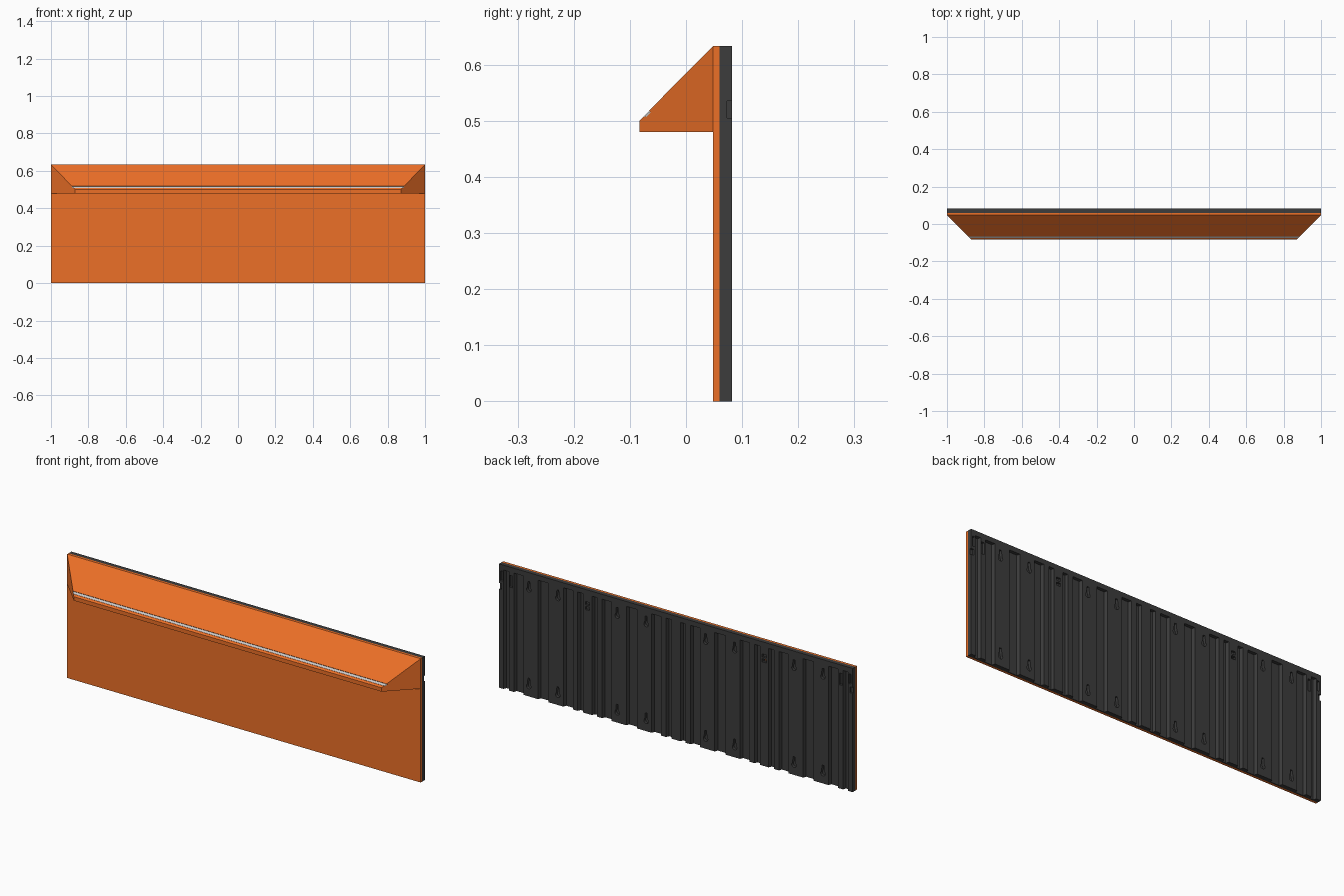
import bpy, bmesh, math

if "Cube" in bpy.data.objects:
    bpy.data.objects.remove(bpy.data.objects["Cube"])


def material(name, rgb):
    m = bpy.data.materials.new(name)
    m.diffuse_color = (*rgb, 1)
    m.use_nodes = True
    m.node_tree.nodes["Principled BSDF"].inputs["Base Color"].default_value = m.diffuse_color
    return m


ORANGE = material("orange", (0.84, 0.16, 0.02))
DARK = material("dark_grey", (0.045, 0.045, 0.045))
FRONT, JOIN, BACK, TOP = 0.048, 0.06, 0.082, 0.633


def finish(bm, name, mat=None):
    bmesh.ops.recalc_face_normals(bm, faces=bm.faces)
    me = bpy.data.meshes.new(name)
    bm.to_mesh(me)
    bm.free()
    ob = bpy.data.objects.new(name, me)
    bpy.context.collection.objects.link(ob)
    if mat:
        me.materials.append(mat)
    return ob


def loft(bm, a, b):
    """Closed solid between two matching outlines."""
    va, vb = [bm.verts.new(p) for p in a], [bm.verts.new(p) for p in b]
    bm.faces.new(va)
    bm.faces.new(vb[::-1])
    for i in range(len(va)):
        j = (i + 1) % len(va)
        bm.faces.new((va[i], vb[i], vb[j], va[j]))


def box(bm, x0, x1, y0, y1, z0, z1):
    r = [(x0, y0), (x1, y0), (x1, y1), (x0, y1)]
    loft(bm, [(x, y, z0) for x, y in r], [(x, y, z1) for x, y in r])


def mitred(name, profile, mat=None):
    """Side profile (y, z) swept along x with ends cut at 45 degrees."""
    bm = bmesh.new()
    w = lambda y: 1 - (FRONT - y) * 0.99
    loft(bm, [(-w(y), y, z) for y, z in profile], [(w(y), y, z) for y, z in profile])
    return finish(bm, name, mat)


# Flat front panel
bm = bmesh.new()
box(bm, -1, 1, FRONT, JOIN, 0, TOP)
finish(bm, "front_panel", ORANGE)

# Sloping hood with a shallow groove near its lip, and the grey strip in it
mitred("hood", [(FRONT, TOP), (-0.066, 0.518), (-0.063, 0.515), (-0.070, 0.507),
                (-0.075, 0.508), (-0.083, 0.500), (-0.083, 0.480), (FRONT, 0.480)], ORANGE)
mitred("hood_strip", [(-0.066, 0.5165), (-0.063, 0.515), (-0.070, 0.507), (-0.074, 0.5085)])

# Ribbed backing: grooves repeat in four equal bays
outline = [(-1, JOIN), (-1, BACK)]
for bay in (-0.75, -0.25, 0.25, 0.75):
    for off, half in ((-0.21, 0.015), (-0.14, 0.027), (0, 0.03), (0.14, 0.027), (0.21, 0.015)):
        c = bay + off
        outline += [(c - half, BACK), (c - half + 0.006, 0.066),
                    (c + half - 0.006, 0.066), (c + half, BACK)]
outline += [(1, BACK), (1, JOIN)]
bm = bmesh.new()
loft(bm, [(x, y, 0) for x, y in outline], [(x, y, 0.608) for x, y in outline])
backing = finish(bm, "ribbed_backing", DARK)

# Solid band along the top of the backing
bm = bmesh.new()
box(bm, -1, 1, JOIN, BACK, 0.608, TOP)
finish(bm, "backing_top_band", DARK)

# Cutter: keyhole slots, side notches, corner pockets and small openings
bm = bmesh.new()
for bay in (-0.75, -0.25, 0.25, 0.75):
    for x in (bay - 0.082, bay + 0.082):
        for z in (0.56, 0.065):
            ring = [(0.013 * math.cos(a), 0.013 * math.sin(a) - 0.014)
                    for a in [math.radians(130 + i * 28) for i in range(11)]]
            ring += [(0.005, 0.028), (-0.005, 0.028)]
            loft(bm, [(x + u, 0.068, z + v) for u, v in ring],
                 [(x + u, 0.09, z + v) for u, v in ring])
for s in (-1, 1):
    box(bm, *sorted((s * 0.985, s * 1.01)), 0.073, 0.09, 0.505, 0.535)
    box(bm, *sorted((s * 0.925, s * 0.942)), 0.070, 0.09, 0.53, 0.59)
    box(bm, *sorted((s * 0.979, s * 0.992)), 0.070, 0.09, 0.55, 0.60)
    for z in (0.530, 0.555):
        box(bm, s * 0.5 - 0.012, s * 0.5 + 0.012, 0.072, 0.09, z, z + 0.016)
box(bm, -0.51, -0.49, 0.05, 0.09, 0.5305, 0.5455)
cutter = finish(bm, "backing_cutter")
cutter.hide_render = True
cutter.hide_viewport = True

mod = backing.modifiers.new("cutouts", "BOOLEAN")
mod.operation = "DIFFERENCE"
mod.solver = "EXACT"
mod.use_self = True
mod.object = cutter
